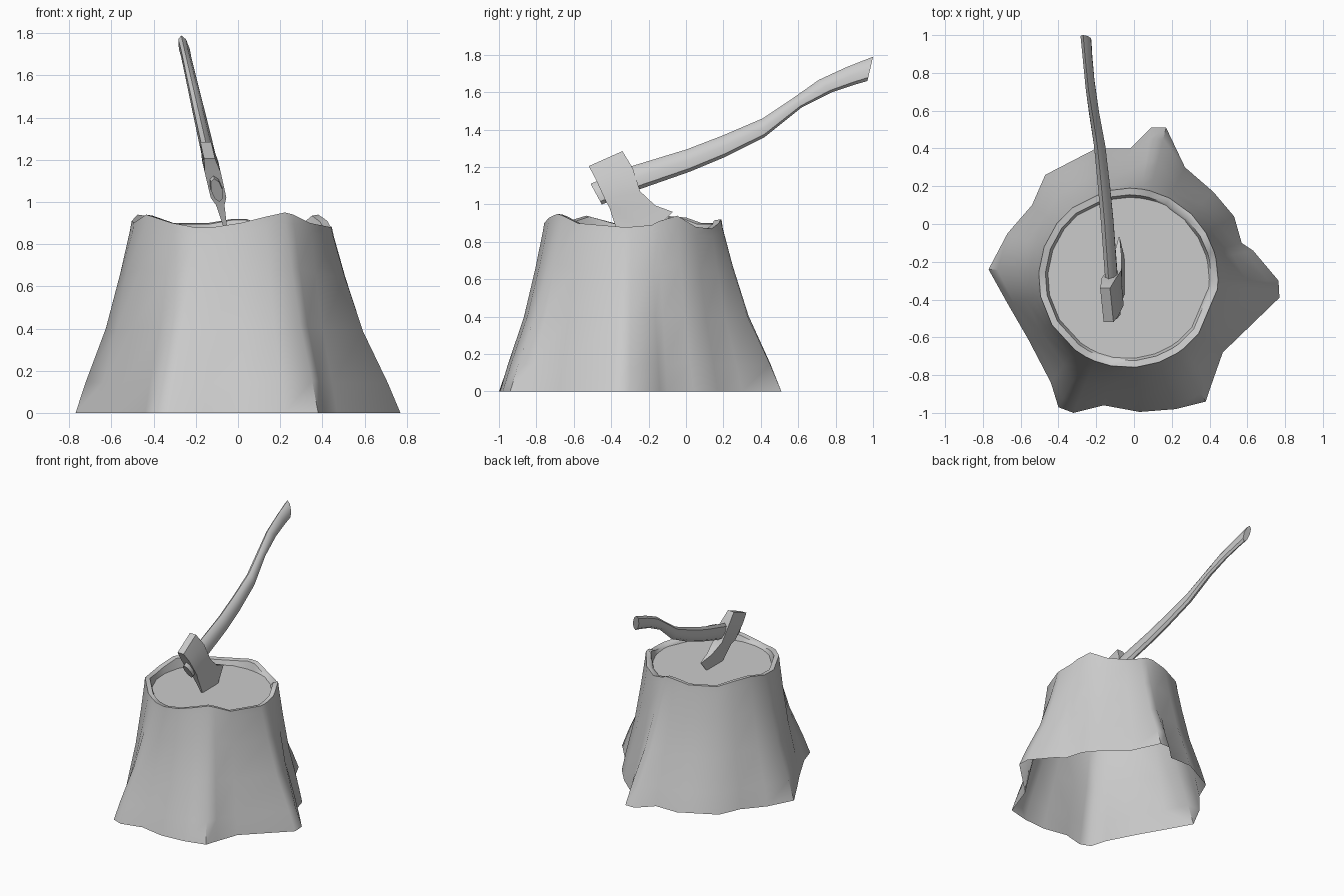
import bpy, bmesh, math

if "Cube" in bpy.data.objects:
    bpy.data.objects.remove(bpy.data.objects["Cube"])


def loft(name, rings, caps=True, angle=40):
    """Skin closed rings of equal length into one object."""
    bm = bmesh.new()
    vr = [[bm.verts.new(p) for p in r] for r in rings]
    n = len(vr[0])
    for a, b in zip(vr, vr[1:]):
        for i in range(n):
            j = (i + 1) % n
            bm.faces.new((a[i], a[j], b[j], b[i]))
    if caps:
        bm.faces.new(vr[0][::-1])
        bm.faces.new(vr[-1])
    bmesh.ops.recalc_face_normals(bm, faces=bm.faces)
    me = bpy.data.meshes.new(name)
    bm.to_mesh(me)
    bm.free()
    ob = bpy.data.objects.new(name, me)
    bpy.context.collection.objects.link(ob)
    bpy.ops.object.select_all(action='DESELECT')
    ob.select_set(True)
    bpy.context.view_layer.objects.active = ob
    bpy.ops.object.shade_smooth_by_angle(angle=math.radians(angle))
    return ob


# Stump bark: root outline on the ground blended into a ragged round rim
CX, CY = -0.03, -0.285
roots = [(0.77, -0.39), (0.765, -0.30), (0.63, -0.14), (0.57, -0.10), (0.53, 0.04),
         (0.42, 0.17), (0.27, 0.30), (0.17, 0.51), (0.09, 0.51), (-0.02, 0.40),
         (-0.20, 0.40), (-0.47, 0.26), (-0.54, 0.10), (-0.67, -0.05), (-0.77, -0.24),
         (-0.67, -0.42), (-0.56, -0.61), (-0.44, -0.84), (-0.40, -0.97), (-0.32, -1.0),
         (-0.16, -0.96), (0.03, -0.995), (0.22, -0.98), (0.38, -0.94), (0.41, -0.85),
         (0.47, -0.68)]
rim_z = [0.88, 0.88, 0.89, 0.91, 0.94, 0.88, 0.87, 0.90, 0.92, 0.92,
         0.90, 0.90, 0.93, 0.94, 0.91, 0.90, 0.94, 0.90, 0.89, 0.88,
         0.88, 0.90, 0.93, 0.95, 0.94, 0.90]
angles = [math.atan2(y - CY, x - CX) for x, y in roots]


def rim(r, i):
    return CX + r * math.cos(angles[i]), CY + r * math.sin(angles[i])


N = len(roots)
rings = []
for h, f in [(0, 1), (0.16, 0.82), (0.44, 0.46), (0.73, 0.20), (0.95, 0.03), (1, 0)]:
    ring = []
    for i, (x, y) in enumerate(roots):
        rx, ry = rim(0.475, i)
        ring.append((rx + f * (x - rx), ry + f * (y - ry), h * rim_z[i]))
    rings.append(ring)
rings.append([(*rim(0.44, i), rim_z[i] - 0.005) for i in range(N)])
rings.append([(*rim(0.425, i), 0.855) for i in range(N)])
loft("stump_bark", rings, caps=False, angle=50)

# Cut face of the stump, a flat disc just below the rim
bpy.ops.mesh.primitive_circle_add(vertices=16, radius=0.445, fill_type='NGON',
                                  location=(CX, CY, 0.86))
bpy.context.object.name = "cut_face"


# Axe is drawn in side view (y, z) and leans sideways with height
def lean(z):
    return -0.06 - 0.23 * (z - 0.88)


# Handle: top edge, bottom edge and half thickness along its length
handle = [((-0.51, 1.11), (-0.45, 1.00), 0.028),
          ((-0.29, 1.205), (-0.26, 1.077), 0.032),
          ((0.005, 1.295), (0.02, 1.175), 0.033),
          ((0.20, 1.37), (0.20, 1.25), 0.032),
          ((0.41, 1.46), (0.42, 1.36), 0.030),
          ((0.56, 1.56), (0.62, 1.52), 0.027),
          ((0.71, 1.666), (0.78, 1.60), 0.025),
          ((0.86, 1.735), (0.90, 1.64), 0.024),
          ((1.0, 1.79), (0.97, 1.66), 0.026)]
rings = []
for (ty, tz), (by, bz), t in handle:
    ring = []
    for k in range(8):
        a = k * math.pi / 4
        s = (1 + math.cos(a)) / 2
        y, z = by + s * (ty - by), bz + s * (tz - bz)
        ring.append((lean(z) + t * math.sin(a), y, z))
    rings.append(ring)
loft("axe_handle", rings)

# Axe head: rows from poll to cutting edge (back, middle, front, half thickness)
head = [((-0.52, 1.205), (-0.43, 1.245), (-0.34, 1.285), 0.026),
        ((-0.485, 1.14), (-0.39, 1.17), (-0.285, 1.195), 0.038),
        ((-0.43, 1.02), (-0.35, 1.05), (-0.245, 1.07), 0.037),
        ((-0.41, 0.985), (-0.30, 0.985), (-0.165, 0.995), 0.020),
        ((-0.36, 0.83), (-0.19, 0.84), (-0.07, 0.96), 0.003)]
rings = []
for b, m, f, t in head:
    ring = [(lean(z) + t, y, z) for y, z in (b, m, f)]
    ring += [(lean(z) - t, y, z) for y, z in (f, m, b)]
    rings.append(ring)
loft("axe_head", rings, angle=30)
